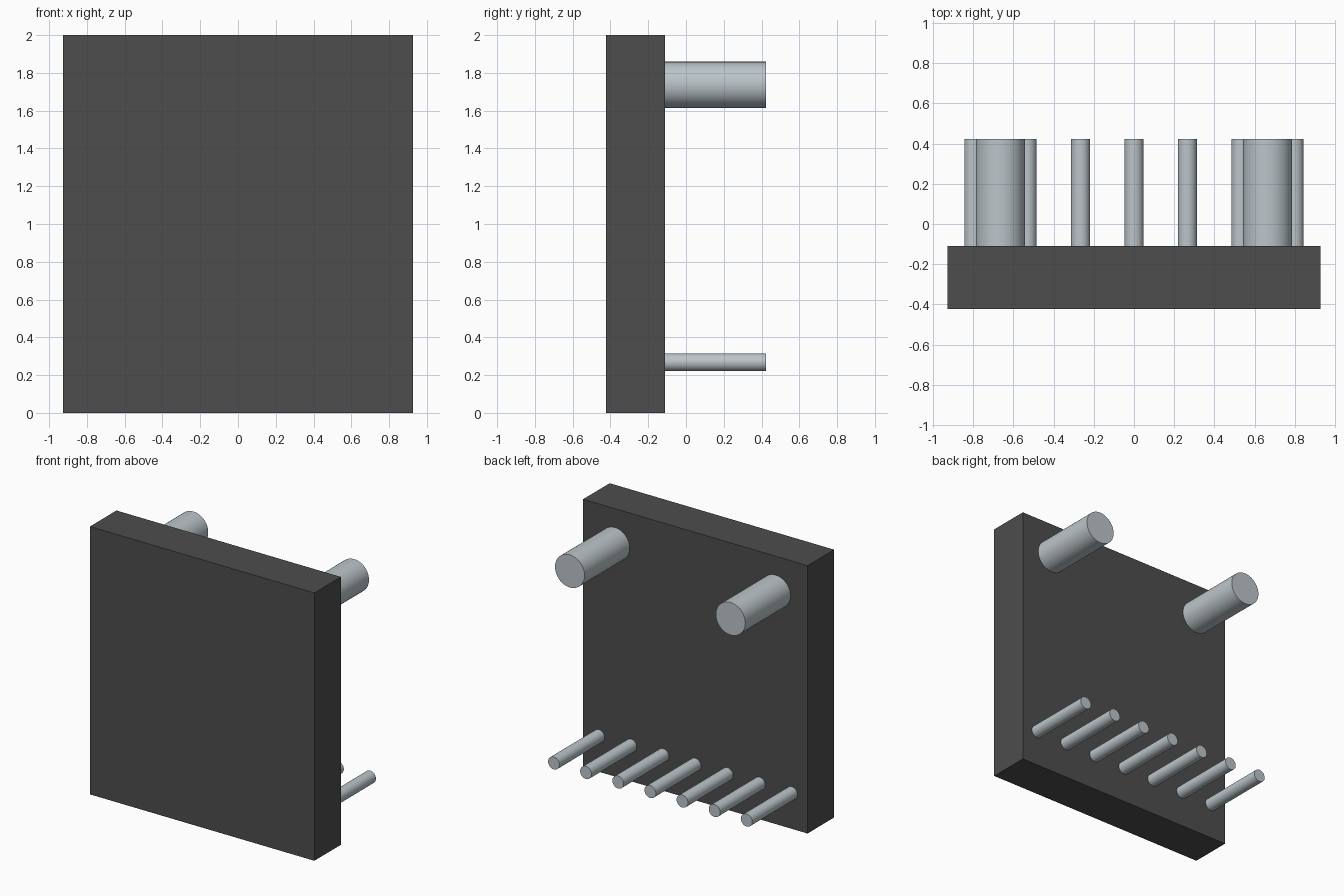
import bpy
import math

cube = bpy.data.objects.get("Cube")
if cube:
    bpy.data.objects.remove(cube, do_unlink=True)


def material(name, rgb):
    mat = bpy.data.materials.new(name)
    mat.use_nodes = True
    mat.diffuse_color = (*rgb, 1)
    mat.node_tree.nodes["Principled BSDF"].inputs["Base Color"].default_value = (*rgb, 1)
    return mat


dark_grey = material("dark grey", (0.075, 0.075, 0.075))
pale_metal = material("pale metal", (0.50, 0.56, 0.59))

BACK = -0.11       # rear face of the panel
TIP = 0.423        # free end of the pegs and pins


def rod(name, x, z, radius, sides):
    """Cylinder standing out from the rear of the panel."""
    root = BACK - 0.01
    bpy.ops.mesh.primitive_cylinder_add(
        vertices=sides, radius=radius, depth=TIP - root,
        location=(x, (TIP + root) / 2, z), rotation=(math.pi / 2, 0, 0))
    obj = bpy.context.object
    obj.name = name
    obj.data.materials.append(pale_metal)
    bpy.ops.object.shade_smooth_by_angle(angle=math.radians(30))


# Panel
bpy.ops.mesh.primitive_cube_add(size=1, location=(0, (BACK - 0.423) / 2, 1))
panel = bpy.context.object
panel.name = "panel"
panel.scale = (1.854, BACK + 0.423, 2)
bpy.ops.object.transform_apply(location=False, rotation=False, scale=True)
panel.data.materials.append(dark_grey)

# Two thick upper pegs
for side, x in (("right", -0.664), ("left", 0.664)):
    rod("upper_peg_" + side, x, 1.737, 0.122, 48)

# Row of seven thin lower pins
for i in range(7):
    rod(f"lower_pin_{i + 1}", (i - 3) * 0.2655, 0.268, 0.047, 32)
